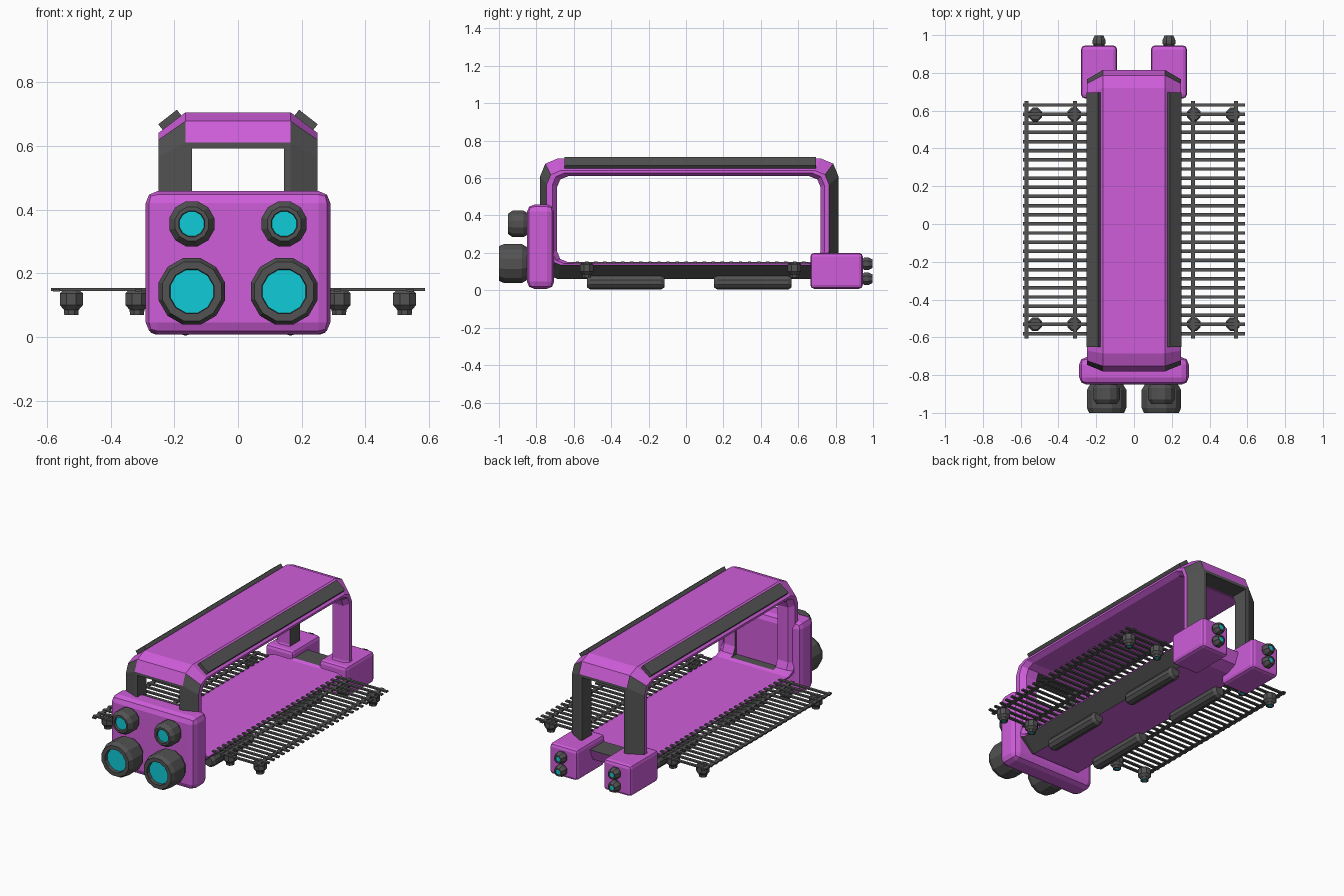
import bpy, bmesh, math
from mathutils import Matrix, Vector

if "Cube" in bpy.data.objects:
    bpy.data.objects.remove(bpy.data.objects["Cube"])


def material(name, rgb):
    m = bpy.data.materials.new(name)
    m.diffuse_color = (*rgb, 1)
    m.use_nodes = True
    m.node_tree.nodes["Principled BSDF"].inputs["Base Color"].default_value = m.diffuse_color
    return m


PURPLE = material("purple", (0.62, 0.11, 0.70))
GREY = material("dark grey", (0.085, 0.085, 0.085))
CYAN = material("cyan", (0.005, 0.60, 0.68))


def finish(name, bm, mats):
    bmesh.ops.recalc_face_normals(bm, faces=bm.faces[:])
    me = bpy.data.meshes.new(name)
    bm.to_mesh(me)
    bm.free()
    for m in mats:
        me.materials.append(m)
    ob = bpy.data.objects.new(name, me)
    bpy.context.collection.objects.link(ob)
    return ob


def add_box(bm, lo, hi):
    lo, hi = Vector(lo), Vector(hi)
    size = Matrix.Diagonal((*(hi - lo), 1))
    bmesh.ops.create_cube(bm, size=1, matrix=Matrix.Translation((lo + hi) / 2) @ size)


def box(name, lo, hi, mat, bevel=0, segments=2):
    bm = bmesh.new()
    add_box(bm, lo, hi)
    if bevel:
        bmesh.ops.bevel(bm, geom=bm.edges[:], offset=bevel, segments=segments,
                        profile=0.5, affect='EDGES')
    return finish(name, bm, [mat])


def lathe(name, profile, sides, loc, axis, end=None):
    """Turn (radius, distance) points about an axis; the last cap takes colour 'end'."""
    bm = bmesh.new()
    rot = Vector((0, 0, 1)).rotation_difference(Vector(axis)).to_matrix()
    rings = []
    for r, t in profile:
        ring = []
        for i in range(sides):
            a = 2 * math.pi * (i + 0.5) / sides
            p = rot @ Vector((r * math.cos(a), r * math.sin(a), t))
            ring.append(bm.verts.new(p + Vector(loc)))
        rings.append(ring)
    for a, b in zip(rings, rings[1:]):
        for i in range(sides):
            j = (i + 1) % sides
            bm.faces.new((a[i], a[j], b[j], b[i]))
    bm.faces.new(rings[0][::-1])
    cap = bm.faces.new(rings[-1])
    cap.material_index = 1 if end else 0
    return finish(name, bm, [GREY, end] if end else [GREY])


# Main frame: chamfered section swept round a long loop
def loop(y0, y1, z0, z1, r):
    pts = []
    for cy, cz, start in ((y1 - r, z1 - r, 0), (y0 + r, z1 - r, 90),
                          (y0 + r, z0 + r, 180), (y1 - r, z0 + r, 270)):
        for k in (0, 45, 90):
            a = math.radians(start + k)
            pts.append((cy + r * math.cos(a), cz + r * math.sin(a)))
    return pts


outer = loop(-0.78, 0.815, 0.06, 0.705, 0.095)
mid = loop(-0.745, 0.765, 0.135, 0.64, 0.075)
rim = loop(-0.715, 0.74, 0.142, 0.627, 0.065)
inner = loop(-0.69, 0.72, 0.15, 0.61, 0.06)
section = [(0.165, outer), (0.25, mid), (0.25, rim), (0.22, inner),
           (-0.22, inner), (-0.25, rim), (-0.25, mid), (-0.165, outer)]
bm = bmesh.new()
rings = [[bm.verts.new((x, y, z)) for y, z in pts] for x, pts in section]
LEGS = (2 + 3, 11)             # upright spans of the loop
CHAMFER_PURPLE = (0, 1, 2, 3, 4)
for s in range(8):
    a, b = rings[s], rings[(s + 1) % 8]
    for i in range(12):
        j = (i + 1) % 12
        f = bm.faces.new((a[i], a[j], b[j], b[i]))
        if s in (0, 6):        # chamfers: grey except over the roof
            f.material_index = 0 if i in CHAMFER_PURPLE[1:4] else 1
        elif s == 7:           # outer face: grey on the uprights only
            f.material_index = 1 if i in LEGS else 0
frame = finish("frame", bm, [PURPLE, GREY])

# Openings between the uprights at both ends
cutter = box("end_opening_cutter", (-0.145, -1.2, 0.158), (0.145, 1.2, 0.592), GREY)
cutter.hide_render = True
cutter.hide_viewport = True
cut = frame.modifiers.new("end_openings", 'BOOLEAN')
cut.operation = 'DIFFERENCE'
cut.object = cutter
cut.solver = 'EXACT'

# Front engine block
box("engine_block", (-0.29, -0.85, 0.008), (0.29, -0.705, 0.458), PURPLE, 0.038)

for s, side in ((-1, "left"), (1, "right")):
    # Roof edge strips
    strip = box("roof_strip_" + side, (-0.037, -0.65, -0.013), (0.037, 0.695, 0.013), GREY)
    strip.location = (s * 0.213, 0, 0.68)
    strip.rotation_euler = (0, s * math.radians(38), 0)

    # Front engines
    lathe("large_engine_" + side,
          [(0.09, 0), (0.108, 0.03), (0.108, 0.125), (0.096, 0.152), (0.072, 0.152), (0.07, 0.13)],
          12, (s * 0.145, -0.848, 0.143), (0, -1, 0), CYAN)
    lathe("small_engine_" + side,
          [(0.06, 0), (0.073, 0.02), (0.073, 0.08), (0.055, 0.105), (0.042, 0.105), (0.04, 0.09)],
          12, (s * 0.145, -0.848, 0.355), (0, -1, 0), CYAN)

    # Rear pods with paired thrusters
    x0, x1 = sorted((s * 0.09, s * 0.28))
    box("rear_pod_" + side, (x0, 0.665, 0.008), (x1, 0.945, 0.2), PURPLE, 0.02)
    for z in (0.062, 0.142):
        lathe("rear_thruster_" + side,
              [(0.028, 0), (0.037, 0.012), (0.037, 0.03), (0.025, 0.055), (0.017, 0.055), (0.016, 0.05)],
              8, (s * 0.185, 0.943, z), (0, 1, 0), CYAN)

    # Tanks under the floor
    for y in (-0.53, 0.15):
        lathe("belly_tank_" + side,
              [(0.028, 0), (0.04, 0.018), (0.04, 0.397), (0.028, 0.415)],
              10, (s * 0.165, y, 0.044), (0, 1, 0))

    # Slatted side deck: cross bars on two long rails
    bm = bmesh.new()
    x0, x1 = sorted((s * 0.235, s * 0.587))
    for i in range(26):
        y = -0.58 + i * 0.0484
        add_box(bm, (x0, y - 0.009, 0.144), (x1, y + 0.009, 0.153))
    for x in ((-0.57, -0.313) if s < 0 else (0.313, 0.54)):
        add_box(bm, (x - 0.011, -0.605, 0.142), (x + 0.011, 0.652, 0.151))
    finish("side_deck_" + side, bm, [GREY])

    # Lift thrusters hanging from the deck
    for x in (0.317, 0.523):
        for y in (-0.53, 0.58):
            lathe("deck_thruster_" + side,
                  [(0.03, 0), (0.039, 0.008), (0.039, 0.045), (0.025, 0.06),
                   (0.024, 0.076), (0.016, 0.076), (0.015, 0.072)],
                  8, (s * x, y, 0.145), (0, 0, -1), CYAN)
